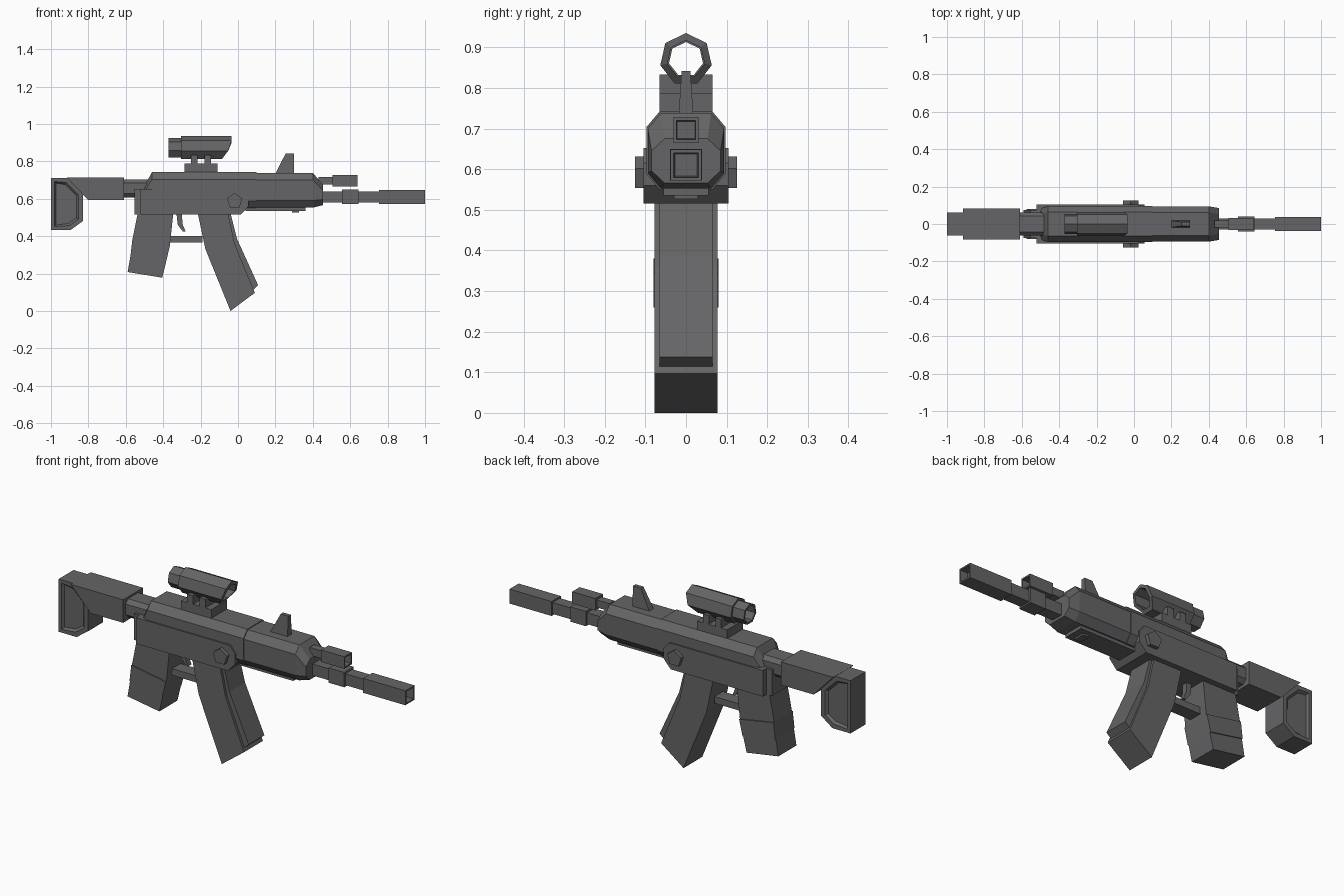
import bpy, bmesh, math
from mathutils import Vector

old = bpy.data.objects.get("Cube")
if old:
    bpy.data.objects.remove(old, do_unlink=True)

GREY = (0.13, 0.13, 0.135, 1)
mat = bpy.data.materials.new("gunmetal_grey")
mat.use_nodes = True
mat.diffuse_color = GREY
bsdf = mat.node_tree.nodes["Principled BSDF"]
bsdf.inputs["Base Color"].default_value = GREY
bsdf.inputs["Roughness"].default_value = 0.8


def finish(name, bm):
    bmesh.ops.recalc_face_normals(bm, faces=bm.faces)
    mesh = bpy.data.meshes.new(name)
    bm.to_mesh(mesh)
    bm.free()
    mesh.materials.append(mat)
    obj = bpy.data.objects.new(name, mesh)
    bpy.context.collection.objects.link(obj)
    return obj


def loft(name, rings, hollow=False, panel=None):
    """Skin rings of points; cap the ends, or join last to first when hollow.
    panel = (test, border, slope, depth) sinks the faces whose normal passes."""
    bm = bmesh.new()
    rows = [[bm.verts.new(p) for p in ring] for ring in rings]
    pairs = list(zip(rows, rows[1:]))
    if hollow:
        pairs.append((rows[-1], rows[0]))
    else:
        bm.faces.new(rows[0])
        bm.faces.new(rows[-1])
    n = len(rows[0])
    for a, b in pairs:
        for i in range(n):
            j = (i + 1) % n
            bm.faces.new((a[i], a[j], b[j], b[i]))
    bmesh.ops.recalc_face_normals(bm, faces=bm.faces)
    if panel:
        test, border, slope, depth = panel
        for f in [f for f in bm.faces if test(f.normal)]:
            bmesh.ops.inset_region(bm, faces=[f], thickness=border)
            bmesh.ops.inset_region(bm, faces=[f], thickness=slope, depth=-depth)
    return finish(name, bm)


def prism(name, profile, half_width, panel=None):
    """Side outline in x and z, given thickness across y."""
    return loft(name, [[(x, y, z) for x, z in profile]
                       for y in (-half_width, half_width)], panel=panel)


def box(name, x0, x1, half_width, z0, z1, panel=None):
    return prism(name, [(x0, z0), (x1, z0), (x1, z1), (x0, z1)], half_width, panel)


def octagon(x, w, z0, z1, cut_y, cut_z):
    return [(x, s * y, z) for s, y, z in (
        (1, w - cut_y, z0), (1, w, z0 + cut_z), (1, w, z1 - cut_z), (1, w - cut_y, z1),
        (-1, w - cut_y, z1), (-1, w, z1 - cut_z), (-1, w, z0 + cut_z), (-1, w - cut_y, z0))]


def bevel(obj, width):
    mod = obj.modifiers.new("chamfer", "BEVEL")
    mod.width = width
    mod.segments = 1
    mod.limit_method = "ANGLE"


# Butt pad, with sunken side panels, and stock arm
prism("butt_pad", [(-1, .71), (-.91, .71), (-.83, .63), (-.83, .48), (-.895, .433), (-1, .433)],
      .062, panel=(lambda n: abs(n.y) > .9, .025, .012, .012))
prism("stock_arm", [(-.915, .713), (-.61, .713), (-.61, .592), (-.80, .592)], .083)
loft("buffer_tube", [octagon(x, .062, .607, .703, .02, .02) for x in (-.615, -.47)])

# Upper receiver and handguard
loft("upper_receiver", [octagon(-.515, .075, .56, .64, .03, .03),
                        octagon(-.46, .097, .55, .742, .032, .038),
                        octagon(.10, .097, .55, .742, .032, .038)])
loft("handguard", [octagon(.10, .094, .552, .738, .032, .038),
                   octagon(.40, .094, .552, .738, .032, .038),
                   octagon(.455, .085, .566, .675, .032, .03)])
box("handguard_rail", .04, .36, .055, .535, .57)
box("rail_lug", .29, .325, .03, .526, .54)

# Lower receiver with narrowed rear corners
outline = [(-.553, .652), (.025, .652), (.056, .615), (.056, .56), (.015, .515), (-.553, .515)]
lower = prism("lower_receiver", outline, .105)
for v in lower.data.vertices:
    if v.co.x < -.5:
        v.co.y *= .7
front_part = prism("lower_receiver_side", [(max(x, -.52), z) for x, z in outline], .105)

# Five-sided pivot bolt through the receiver
prism("pivot_bolt", [(-.018 + .043 * math.sin(math.tau * i / 5),
                      .588 + .043 * math.cos(math.tau * i / 5)) for i in range(5)], .125)

# Barrel, collar, muzzle and gas tube
OPEN_FRONT = (lambda n: n.x > .9, .011, .004, .04)
box("barrel", .43, .77, .03, .58, .64)
box("barrel_collar", .555, .645, .039, .572, .65)
box("muzzle", .755, 1, .038, .572, .648, OPEN_FRONT)
box("gas_tube", .43, .52, .02, .677, .717)
box("gas_block", .505, .64, .031, .665, .728, OPEN_FRONT)

# Front sight blade, thinner at the tip
blade = prism("front_sight", [(.20, .735), (.255, .842), (.30, .842), (.30, .735)], .018)
for v in blade.data.vertices:
    if v.co.z > .8:
        v.co.y *= .6

# Scope: seven-sided open tubes on a two-post mount
SCOPE_Z = .87


def heptagon(x, r, slant=0):
    ring = []
    for i in range(7):
        a = math.tau * i / 7
        z = r * math.cos(a)
        ring.append((x + slant * min(z - .01, 0), r * math.sin(a), SCOPE_Z + z))
    return ring


def open_tube(name, x0, x1, outer, inner, slant=0):
    loft(name, [heptagon(x0, outer), heptagon(x1, outer, slant),
                heptagon(x1, inner, slant), heptagon(x0, inner)], hollow=True)


open_tube("scope_body", -.305, -.035, .065, .047, .75)
open_tube("scope_eyepiece", -.372, -.30, .054, .043)
box("scope_mount", -.285, -.11, .065, .73, .788)
for side, x in (("rear", -.25), ("front", -.178)):
    for y in (-.047, .047):
        post = box(side + "_scope_post", x, x + .034, .018, .78, .833)
        post.location.y = y
    box(side + "_scope_saddle", x, x + .034, .045, .78, .815)

# Magazine: curved body and a narrower rib along the front
back = [(-.217, .53), (-.174, .33), (-.04, 0)]
face = [(.09, .097), (-.018, .36), (-.055, .53)]
prism("magazine", back + face, .078)
prism("magazine_rib", [(-.12, .53), (-.08, .34), (.075, .108), (.108, .137),
                       (-.005, .385), (-.042, .53)], .065)

# Grip in three stacked segments
levels = [((-.535, .53), (-.345, .53)), ((-.565, .38), (-.365, .345)),
          ((-.575, .295), (-.385, .26)), ((-.59, .208), (-.405, .178))]
names = ("grip_top", "grip_middle", "grip_base")
for name, (a, b), (c, d), w in zip(names, levels, levels[1:], (.074, .08, .075)):
    prism(name, [a, b, d, c], w)

# Trigger and guard
prism("trigger", [(-.33, .53), (-.30, .53), (-.297, .465), (-.28, .425),
                  (-.295, .425), (-.322, .46)], .014)
box("trigger_guard", -.38, -.19, .035, .365, .40)
